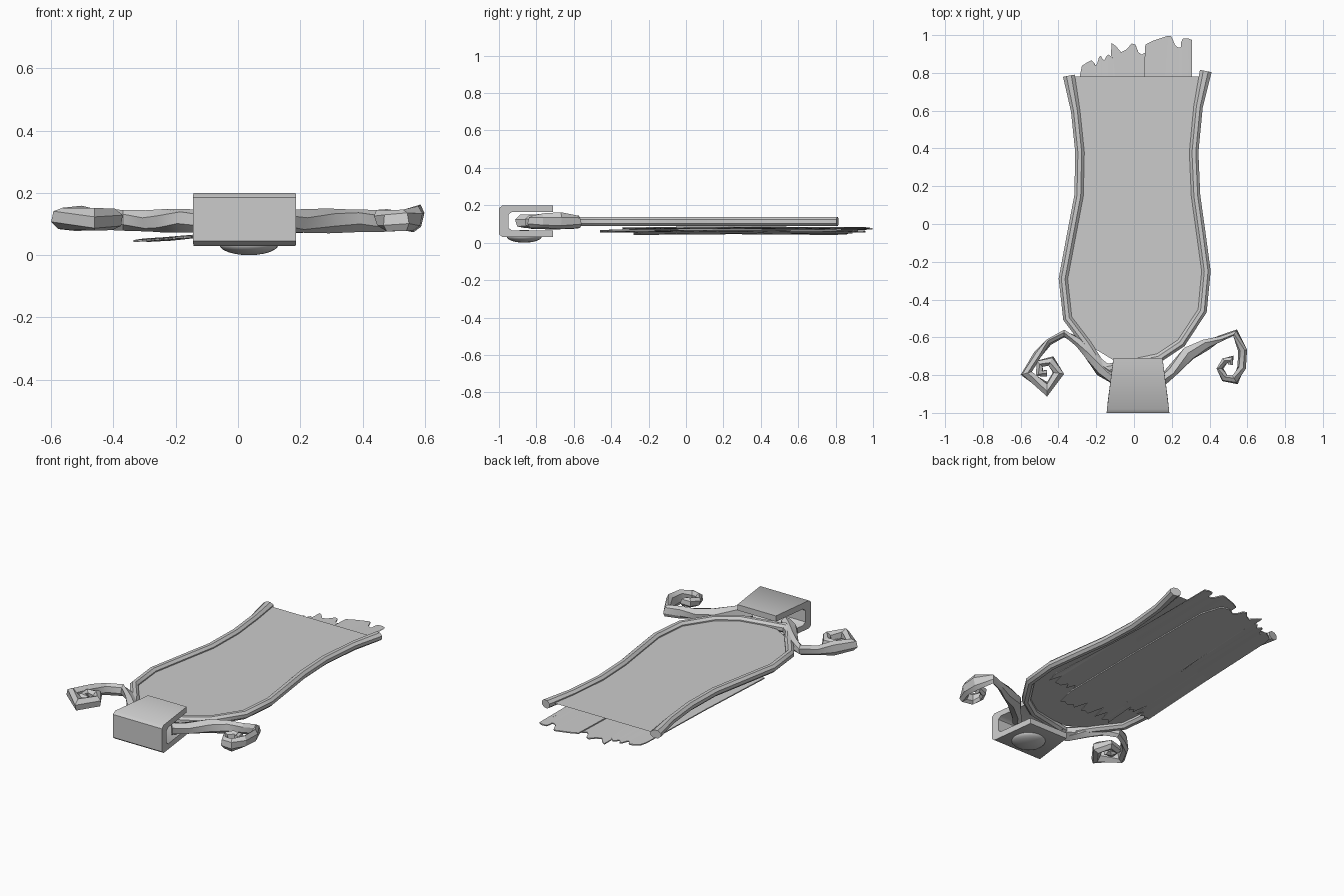
import bpy, bmesh, math, random
from mathutils import Vector

if "Cube" in bpy.data.objects:
    bpy.data.objects.remove(bpy.data.objects["Cube"])

random.seed(4)


def finish(name, bm, smooth=40):
    bmesh.ops.recalc_face_normals(bm, faces=bm.faces[:])
    me = bpy.data.meshes.new(name)
    bm.to_mesh(me)
    bm.free()
    ob = bpy.data.objects.new(name, me)
    bpy.context.collection.objects.link(ob)
    if smooth:
        bpy.ops.object.select_all(action='DESELECT')
        ob.select_set(True)
        bpy.context.view_layer.objects.active = ob
        bpy.ops.object.shade_smooth_by_angle(angle=math.radians(smooth))
    return ob


def sweep(name, pts, sides, twist=0.0, smooth=40):
    """Sweep an ellipse along points (x, y, z, half width, half height)."""
    bm = bmesh.new()
    rings = []
    for i, (x, y, z, w, h) in enumerate(pts):
        a, b = pts[max(i - 1, 0)], pts[min(i + 1, len(pts) - 1)]
        t = Vector((b[0] - a[0], b[1] - a[1], 0)).normalized()
        n = Vector((-t.y, t.x, 0))
        ring = []
        for k in range(sides):
            ang = 2 * math.pi * (k + 0.5) / sides
            u, v = w * math.cos(ang), h * math.sin(ang)
            s = twist * math.sin(i * 1.7)
            u, v = u * math.cos(s) - v * math.sin(s), u * math.sin(s) + v * math.cos(s)
            ring.append(bm.verts.new(Vector((x, y, z + v)) + n * u))
        rings.append(ring)
    for r, q in zip(rings, rings[1:]):
        for k in range(sides):
            m = (k + 1) % sides
            bm.faces.new((r[k], r[m], q[m], q[k]))
    bm.faces.new(rings[0])
    bm.faces.new(rings[-1])
    return finish(name, bm, smooth)


# Frame rails, one down each side of the panel
left = [(-.345, .785), (-.31, .6), (-.287, .38), (-.292, .15), (-.33, -.05),
        (-.375, -.29), (-.352, -.5), (-.25, -.635), (-.17, -.76)]
right = [(.38, .81), (.34, .62), (.317, .38), (.327, .15), (.355, -.05),
         (.382, -.25), (.362, -.46), (.25, -.63), (.13, -.71), (-.04, -.745), (-.17, -.77)]
Z = .113
for name, path in (("left_rail", left), ("right_rail", right)):
    sweep(name, [(x, y, Z, .034 if i == 0 else .026, .026)
                 for i, (x, y) in enumerate(path)], 8)

# Flat panel stretched between the rails
bm = bmesh.new()
outline = [(-.34, .78)] + left[1:-1] + [(-.11, -.72), (.1, -.71)] + right[7:0:-1] + [(.375, .78)]
bm.faces.new([bm.verts.new((x, y, Z + .003)) for x, y in outline])
finish("panel", bm, 0)

# Clip: C-shaped sleeve, open to the back, narrower at the rail end
profile = [(-.71, .2), (-.98, .2), (-1, .185), (-1, .045), (-.98, .03), (-.71, .03),
           (-.71, .065), (-.93, .065), (-.95, .08), (-.95, .15), (-.93, .165), (-.71, .165)]
bm = bmesh.new()


def clip_half(y):
    return .13 + .036 * ((-.71 - y) / .29) ** .8


sides = [[bm.verts.new((.021 + s * clip_half(y), y, z)) for y, z in profile] for s in (-1, 1)]
n = len(profile)
for k in range(n):
    m = (k + 1) % n
    bm.faces.new((sides[0][k], sides[0][m], sides[1][m], sides[1][k]))
for s in sides:
    bm.faces.new(s)
finish("clip", bm, 50)

# Shallow dome under the clip
bm = bmesh.new()
bmesh.ops.create_uvsphere(bm, u_segments=20, v_segments=12, radius=1)
for v in bm.verts:
    v.co = Vector((.035 + v.co.x * .095, -.865 + v.co.y * .095, .034 + v.co.z * .034))
finish("dome_stud", bm)

# Curling ribbons either side of the clip
sweep("right_curl", [
    (.14, -.84, .11, .03, .035), (.2, -.78, .11, .03, .04), (.29, -.685, .11, .042, .04),
    (.38, -.64, .11, .03, .038), (.46, -.605, .11, .016, .036), (.535, -.575, .112, .018, .035),
    (.575, -.67, .118, .022, .046), (.57, -.76, .118, .022, .04), (.535, -.825, .112, .026, .036),
    (.48, -.815, .11, .022, .034), (.455, -.765, .115, .016, .032), (.48, -.725, .118, .02, .03),
    (.515, -.715, .118, .022, .026), (.51, -.745, .118, .015, .02)], 6, .35, 25)
sweep("left_curl", [
    (-.09, -.83, .11, .03, .035), (-.17, -.775, .11, .035, .04), (-.235, -.685, .11, .035, .038),
    (-.29, -.625, .11, .026, .036), (-.37, -.58, .112, .02, .034), (-.45, -.625, .115, .016, .034),
    (-.51, -.69, .118, .02, .042), (-.57, -.79, .118, .032, .035), (-.46, -.875, .115, .04, .038),
    (-.4, -.79, .115, .032, .035), (-.44, -.725, .118, .028, .03), (-.5, -.74, .12, .026, .026),
    (-.5, -.79, .118, .025, .022), (-.46, -.79, .112, .02, .018)], 6, .35, 25)

# Short links joining the curls to the rails
sweep("left_link", [(-.27, -.64, .11, .02, .03), (-.2, -.73, .11, .035, .032),
                    (-.13, -.775, .11, .03, .03), (-.09, -.75, .11, .02, .028)], 6)


# Torn sheets layered beneath the panel
def torn_sheet(name, top, x0, x1, y_low, z0, z1):
    cols = 3 * (len(top) - 1) // 2 + 5
    bm = bmesh.new()
    prev = None
    for i in range(cols + 1):
        t = i / cols
        f = t * (len(top) - 1)
        j = min(int(f), len(top) - 2)
        a, b = Vector(top[j]), Vector(top[j + 1])
        p = a.lerp(b, f - j)
        z = z0 + (z1 - z0) * t
        low = bm.verts.new((x0 + (x1 - x0) * t, y_low + random.uniform(0, .13) * (i % 2), z))
        mid = bm.verts.new((.5 * (x0 + (x1 - x0) * t + p.x), .5 * (y_low + p.y), z + .004))
        up = bm.verts.new((p.x, p.y, z))
        if prev:
            bm.faces.new((prev[0], low, mid, prev[1]))
            bm.faces.new((prev[1], mid, up, prev[2]))
        prev = (low, mid, up)
    ob = finish(name, bm, 0)
    mod = ob.modifiers.new("thickness", 'SOLIDIFY')
    mod.thickness = .007
    mod.offset = 0


torn_sheet("left_torn_sheet", [(-.285, .79), (-.275, .84), (-.22, .87), (-.2, .83), (-.18, .9),
                               (-.16, .86), (-.14, .9), (-.11, .88), (-.1, .78)],
           -.335, -.1, -.28, .045, .062)
torn_sheet("middle_torn_sheet", [(-.11, .8), (-.12, .97), (-.06, .9), (.0, .97), (.03, .89),
                                 (.08, .92), (.13, .91), (.17, .78)],
           -.2, .17, -.46, .057, .066)
torn_sheet("right_torn_sheet", [(.06, .95), (.1, .97), (.19, 1.0), (.2, .99), (.22, .94), (.25, .93),
                                (.25, .98), (.31, .985), (.27, .79)],
           .0, .345, -.34, .072, .08)
